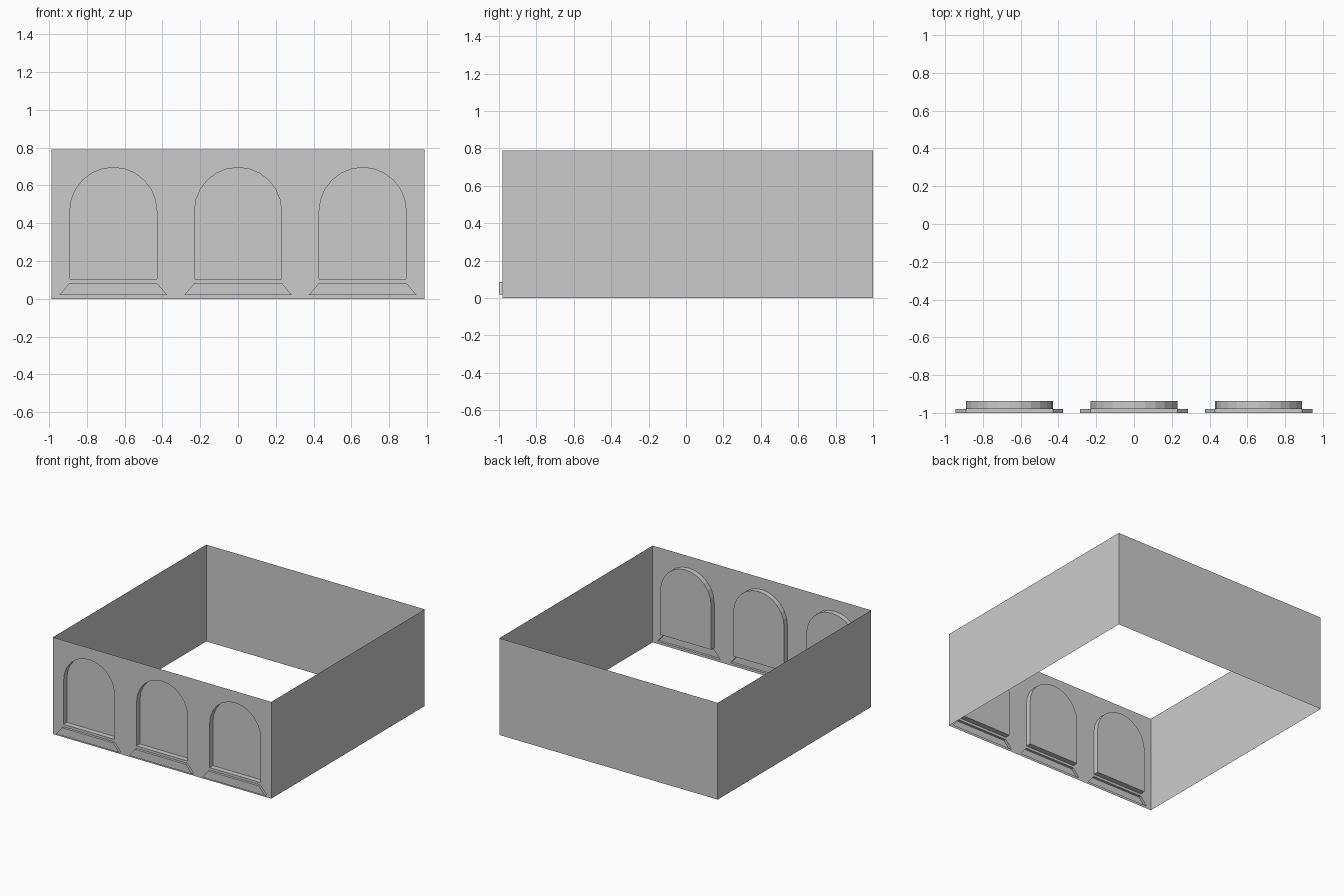
import bpy, bmesh
from math import pi, cos, sin

cube = bpy.data.objects.get("Cube")
if cube:
    bpy.data.objects.remove(cube, do_unlink=True)

HALF_X, FRONT, BACK, HEIGHT = 0.987, -0.98, 1.0, 0.79
NICHE_BACK, SILL_FRONT = -0.938, -1.0
BAYS = {"right": -0.66, "middle": 0.0, "left": 0.66}

grey = bpy.data.materials.new("plain grey")
grey.use_nodes = True
grey.diffuse_color = (0.6, 0.6, 0.6, 1)
grey.node_tree.nodes["Principled BSDF"].inputs["Base Color"].default_value = (0.6, 0.6, 0.6, 1)


def finish(bm, name):
    mesh = bpy.data.meshes.new(name)
    bm.to_mesh(mesh)
    bm.free()
    mesh.materials.append(grey)
    bpy.context.collection.objects.link(bpy.data.objects.new(name, mesh))


def ring(bm, outline, y):
    return [bm.verts.new((x, y, z)) for x, z in outline]


def arch(cx, radius=0.23, bottom=0.105, spring=0.465, steps=12):
    """Round-headed outline, counter-clockwise from the front."""
    curve = [(cx + radius * cos(pi * i / steps), spring + radius * sin(pi * i / steps))
             for i in range(steps + 1)]
    return [(cx - radius, bottom), (cx + radius, bottom)] + curve


def trapezoid(cx):
    return [(cx - 0.285, 0.02), (cx + 0.285, 0.02), (cx + 0.23, 0.085), (cx - 0.23, 0.085)]


def panel(name, outline, depth):
    """A flat panel pushed in or out of the front wall, with its rim."""
    bm = bmesh.new()
    edge, face = ring(bm, outline, FRONT), ring(bm, outline, depth)
    bm.faces.new(face)
    for i in range(len(edge)):
        j = (i + 1) % len(edge)
        bm.faces.new((edge[i], edge[j], face[j], face[i]))
    finish(bm, name)


# Front wall sheet with openings for the niches and sills
bm = bmesh.new()
loops = [[(-HALF_X, 0), (HALF_X, 0), (HALF_X, HEIGHT), (-HALF_X, HEIGHT)]]
for cx in BAYS.values():
    loops += [arch(cx), trapezoid(cx)]
for outline in loops:
    verts = ring(bm, outline, FRONT)
    for a, b in zip(verts, verts[1:] + verts[:1]):
        bm.edges.new((a, b))
bmesh.ops.triangle_fill(bm, edges=bm.edges[:], use_beauty=True, normal=(0, -1, 0))
for f in bm.faces:
    f.normal_update()
    if f.normal.y > 0:
        f.normal_flip()
finish(bm, "front_wall")

# Side and back walls, single sheets open above and below
bm = bmesh.new()
corners = [(HALF_X, FRONT), (HALF_X, BACK), (-HALF_X, BACK), (-HALF_X, FRONT)]
low = [bm.verts.new((x, y, 0)) for x, y in corners]
high = [bm.verts.new((x, y, HEIGHT)) for x, y in corners]
for i in range(3):
    bm.faces.new((low[i], low[i + 1], high[i + 1], high[i]))
finish(bm, "side_and_back_walls")

# Recessed arched niches and projecting sills
for side, cx in BAYS.items():
    panel("niche_" + side, arch(cx), NICHE_BACK)
    panel("sill_" + side, trapezoid(cx), SILL_FRONT)
